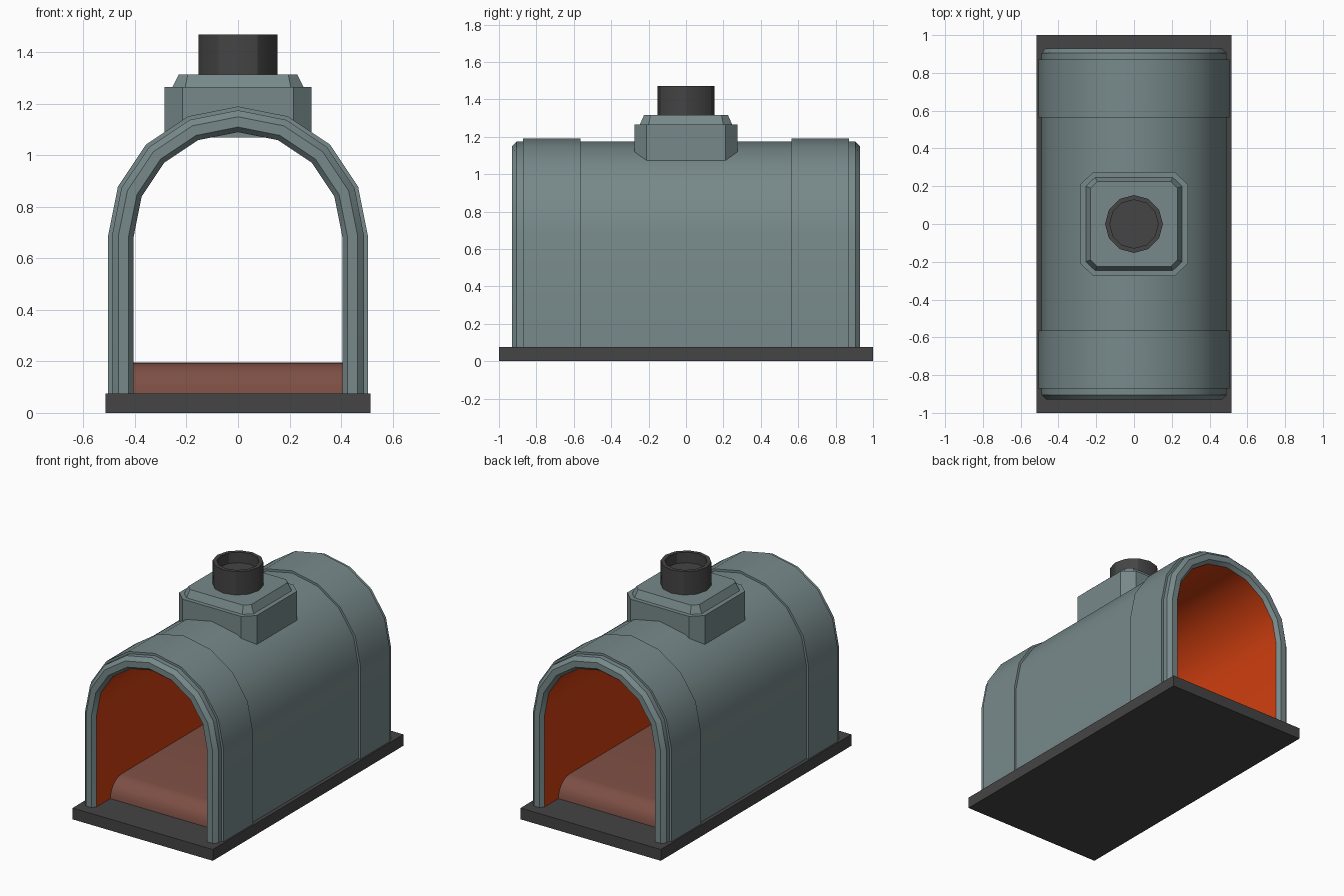
import bpy, bmesh, math

if "Cube" in bpy.data.objects:
    bpy.data.objects.remove(bpy.data.objects["Cube"])


def mat(name, r, g, b):
    m = bpy.data.materials.new(name)
    m.diffuse_color = (r, g, b, 1)
    m.use_nodes = True
    m.node_tree.nodes["Principled BSDF"].inputs["Base Color"].default_value = m.diffuse_color
    return m


STEEL = mat("blue_grey_steel", 0.185, 0.25, 0.255)
GLOW = mat("hot_orange", 0.64, 0.05, 0.005)
BRICK = mat("brick_brown", 0.205, 0.078, 0.058)
DARK = mat("dark_iron", 0.058, 0.058, 0.058)


def finish(name, bm, mats, smooth=False):
    me = bpy.data.meshes.new(name)
    bm.to_mesh(me)
    bm.free()
    ob = bpy.data.objects.new(name, me)
    bpy.context.collection.objects.link(ob)
    for m in mats:
        me.materials.append(m)
    if smooth:
        bpy.ops.object.select_all(action='DESELECT')
        ob.select_set(True)
        bpy.context.view_layer.objects.active = ob
        bpy.ops.object.shade_smooth_by_angle(angle=math.radians(30))
    return ob


def skin(bm, rings, closed=True, caps=True):
    """Join equal-length rings of points with quads."""
    vs = [[bm.verts.new(p) for p in ring] for ring in rings]
    n = len(vs[0])
    for a, b in zip(vs, vs[1:]):
        for i in range(n if closed else n - 1):
            j = (i + 1) % n
            bm.faces.new((a[i], a[j], b[j], b[i]))
    if caps:
        bm.faces.new(vs[0])
        bm.faces.new(vs[-1])
    return vs


def octagon(x, y, cx, cy, z):
    """Rectangle with cut corners."""
    return [(x, -cy, z), (x, cy, z), (cx, y, z), (-cx, y, z),
            (-x, cy, z), (-x, -cy, z), (-cx, -y, z), (cx, -y, z)]


def circle(r, z, n=12):
    return [(r * math.cos(2 * math.pi * i / n), r * math.sin(2 * math.pi * i / n), z)
            for i in range(n)]


# Base slab
bm = bmesh.new()
skin(bm, [[(-.515, -1, z), (.515, -1, z), (.515, 1, z), (-.515, 1, z)] for z in (0, .075)])
bmesh.ops.recalc_face_normals(bm, faces=bm.faces)
finish("base_slab", bm, [DARK])

# Vaulted shell: wall section (radius, y) swept over the arch
SPRING, FOOT, INNER = 0.685, 0.075, 0.405
half = [(INNER, -.905), (.425, -.93), (.465, -.93), (.49, -.905),
        (.49, -.872), (.505, -.872), (.505, -.565), (.49, -.565)]
section = half + [(r, -y) for r, y in reversed(half)]
stations = [(1, 0, FOOT)]
stations += [(math.cos(k * math.pi / 8), math.sin(k * math.pi / 8), SPRING) for k in range(9)]
stations += [(-1, 0, FOOT)]
bm = bmesh.new()
skin(bm, [[(r * c, y, z + r * s) for r, y in section] for c, s, z in stations])
bmesh.ops.recalc_face_normals(bm, faces=bm.faces)
for f in bm.faces:
    # The lining is the long inner surface running end to end
    ys = [v.co.y for v in f.verts]
    if len(f.verts) == 4 and max(ys) - min(ys) > 1.7:
        f.material_index = 1
finish("vaulted_shell", bm, [STEEL, GLOW], True)

# Hearth bed with rounded ends
R, TOP, END = 0.12, 0.195, 0.76
prof = [(-END + R - R * math.cos(a), TOP - R + R * math.sin(a))
        for a in [k * math.pi / 12 for k in range(7)]]
prof += [(-y, z) for y, z in reversed(prof)]
bm = bmesh.new()
skin(bm, [[(x, y, z) for y, z in prof] for x in (-.405, .405)])
bmesh.ops.recalc_face_normals(bm, faces=bm.faces)
finish("hearth_bed", bm, [BRICK], True)

# Flue block with ledge and sloped cap
bm = bmesh.new()
skin(bm, [octagon(.285, .275, .215, .21, 1.07), octagon(.285, .275, .215, .21, 1.265),
          octagon(.255, .247, .205, .2, 1.265), octagon(.23, .225, .195, .19, 1.315)])
bmesh.ops.recalc_face_normals(bm, faces=bm.faces)
finish("flue_block", bm, [STEEL])

# Hollow chimney pipe
bm = bmesh.new()
skin(bm, [circle(.153, 1.31), circle(.153, 1.47), circle(.128, 1.47), circle(.128, 1.40)])
bmesh.ops.recalc_face_normals(bm, faces=bm.faces)
finish("chimney_pipe", bm, [DARK], True)
